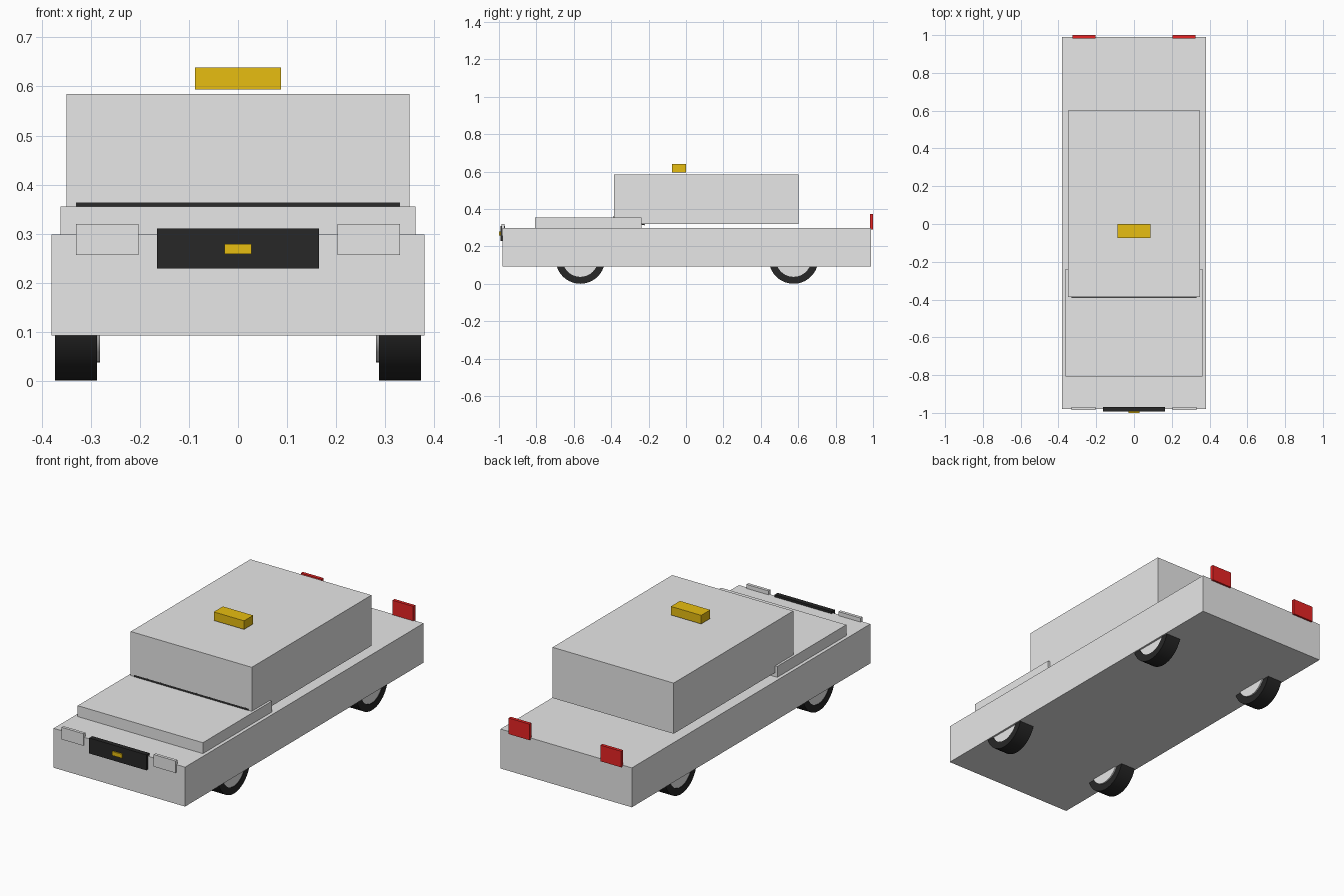
import bpy, bmesh, math

if "Cube" in bpy.data.objects:
    bpy.data.objects.remove(bpy.data.objects["Cube"])


def material(name, rgb):
    m = bpy.data.materials.new(name)
    m.diffuse_color = (*rgb, 1)
    m.use_nodes = True
    m.node_tree.nodes["Principled BSDF"].inputs["Base Color"].default_value = m.diffuse_color
    return m


GREY = material("light grey", (0.8, 0.8, 0.8))
BLACK = material("black", (0.02, 0.02, 0.02))
GOLD = material("gold", (0.88, 0.56, 0.006))
RED = material("red", (0.9, 0.02, 0.02))


def finish(name, bm, mat):
    bmesh.ops.recalc_face_normals(bm, faces=bm.faces)
    me = bpy.data.meshes.new(name)
    bm.to_mesh(me)
    bm.free()
    me.materials.append(mat)
    ob = bpy.data.objects.new(name, me)
    bpy.context.collection.objects.link(ob)
    return ob


def box(name, xs, ys, zs, mat):
    """Box between the given limits on each axis."""
    bm = bmesh.new()
    bmesh.ops.create_cube(bm, size=1)
    lims = (xs, ys, zs)
    for v in bm.verts:
        for i, (lo, hi) in enumerate(lims):
            v.co[i] = lo if v.co[i] < 0 else hi
    return finish(name, bm, mat)


def lathe_x(name, profile, centre, mat, steps=40):
    """Spin a closed (x, radius) profile around the axle."""
    bm = bmesh.new()
    rings = []
    for k in range(steps):
        a = 2 * math.pi * k / steps
        rings.append([bm.verts.new((x, r * math.cos(a), r * math.sin(a)))
                      for x, r in profile])
    n = len(profile)
    for k in range(steps):
        p, q = rings[k], rings[(k + 1) % steps]
        for j in range(n):
            bm.faces.new((p[j], p[(j + 1) % n], q[(j + 1) % n], q[j]))
    ob = finish(name, bm, mat)
    ob.location = centre
    smooth(ob)
    return ob


def smooth(ob):
    bpy.ops.object.select_all(action='DESELECT')
    ob.select_set(True)
    bpy.context.view_layer.objects.active = ob
    bpy.ops.object.shade_smooth_by_angle(angle=math.radians(30))


def hub(name, x0, x1, r, centre):
    bm = bmesh.new()
    bmesh.ops.create_cone(bm, cap_ends=True, segments=40, radius1=r, radius2=r, depth=1)
    for v in bm.verts:
        x, y, z = v.co
        v.co = (x0 if z < 0 else x1, x, y)
    ob = finish(name, bm, GREY)
    ob.location = centre
    smooth(ob)


# Main body, hood and cabin
box("body", (-0.38, 0.38), (-0.98, 0.99), (0.092, 0.298), GREY)
box("hood", (-0.362, 0.362), (-0.807, -0.237), (0.285, 0.355), GREY)
box("cabin", (-0.35, 0.35), (-0.386, 0.602), (0.32, 0.585), GREY)

# Tilted windscreen plate, mostly inside the cabin
screen = box("windscreen", (-0.33, 0.33), (-0.086, 0.086), (-0.005, 0.005), BLACK)
screen.location = (0, -0.304, 0.338)
screen.rotation_euler = (math.radians(-14), 0, 0)

# Roof sign
box("roof_sign", (-0.0875, 0.0875), (-0.075, 0.0), (0.594, 0.639), GOLD)

# Grille and badge
box("grille", (-0.165, 0.165), (-0.993, -0.968), (0.229, 0.31), BLACK)
box("grille_badge", (-0.028, 0.028), (-1.0, -0.985), (0.258, 0.279), GOLD)

# Lights on both sides
for s, side in ((-1, "left"), (1, "right")):
    head = sorted((s * 0.203, s * 0.33))
    tail = sorted((s * 0.205, s * 0.325))
    box(f"headlight_{side}", head, (-0.986, -0.97), (0.256, 0.319), GREY)
    box(f"taillight_{side}", tail, (0.983, 1.0), (0.29, 0.374), RED)

# Wheels: ring tyre with a hub standing proud on the inner side
R, RH = 0.132, 0.095
for s, side in ((-1, "left"), (1, "right")):
    for y, end in ((-0.565, "front"), (0.575, "rear")):
        ring = [(s * 0.288, RH), (s * 0.288, R), (s * 0.373, R), (s * 0.373, RH)]
        lathe_x(f"tyre_{end}_{side}", ring, (0, y, R), BLACK)
        hub(f"hub_{end}_{side}", s * 0.281, s * 0.37, RH, (0, y, R))
